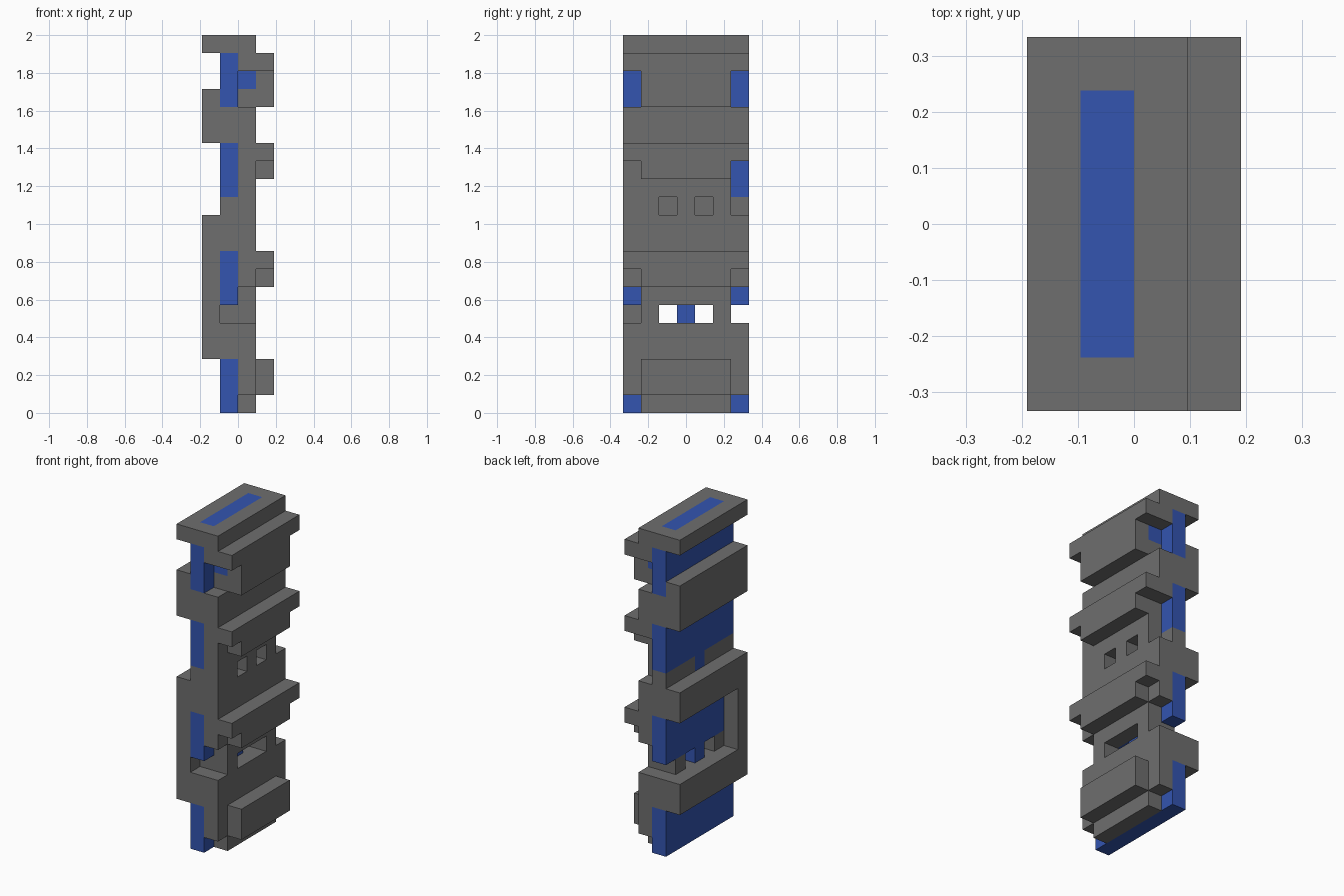
import bpy, bmesh

if "Cube" in bpy.data.objects:
    bpy.data.objects.remove(bpy.data.objects["Cube"], do_unlink=True)

U = 2 / 21          # one block; the piece is 4 x 7 x 21 blocks
LAST = 6            # index of the rear end block along y


def material(name, colour):
    m = bpy.data.materials.new(name)
    m.use_nodes = True
    m.diffuse_color = colour
    m.node_tree.nodes["Principled BSDF"].inputs["Base Color"].default_value = colour
    return m


grey = material("stone grey", (0.156, 0.156, 0.156, 1))
blue = material("inlay blue", (0.033, 0.089, 0.434, 1))

cells = {}          # block position -> part name


def fill(part, xs, ys, zs):
    """Fill a range of blocks with a part; None carves them away."""
    for x in range(*xs):
        for y in range(*ys):
            for z in range(*zs):
                if part:
                    cells[x, y, z] = part
                else:
                    cells.pop((x, y, z), None)


FULL, INNER, MIDDLE = (0, 7), (1, 6), (3, 4)
BACK, CORE, PLATE, RIDGE = (-2, -1), (-1, 0), (0, 1), (1, 2)

# Blue slab through the middle, with grey bands across it
fill("blue_core", CORE, FULL, (0, 21))
for band in ((3, 6), (9, 12), (15, 17), (20, 21)):
    fill("core_bands", CORE, FULL, band)
fill("blue_core", CORE, INNER, (20, 21))

# Grey facing plate
fill("facing_plate", PLATE, FULL, (0, 21))

# Ridges on the +x side
for bottom, top in ((17, 20), (13, 15), (7, 9)):
    fill("side_ridges", RIDGE, INNER, (bottom, top))
    fill("side_ridges", RIDGE, FULL, (top - 1, top))
fill("side_ridges", RIDGE, INNER, (1, 3))

# Rails and the open frame on the -x side
for rail in ((20, 21), (15, 18), (9, 11), (3, 5)):
    fill("back_rails", BACK, FULL, rail)
fill("back_rails", BACK, (0, 1), (5, 9))

# Notches in both ends of the plate
for y in (0, LAST):
    for notch in ((17, 19), (5, 7), (0, 1)):
        fill(None, PLATE, (y, y + 1), notch)
    fill(None, CORE, (y, y + 1), (5, 6))
fill(None, PLATE, (LAST, LAST + 1), (11, 14))

# Blue bar seen inside the top notches
fill("blue_core", PLATE, INNER, (18, 19))

# Upper windows: blind holes with a blue pin between them
for y in (2, 4):
    fill(None, PLATE, (y, y + 1), (11, 12))
fill("blue_core", CORE, MIDDLE, (11, 12))

# Lower opening: goes right through around a blue pin
fill(None, (-1, 1), (2, 5), (5, 6))
fill("blue_core", CORE, MIDDLE, (5, 6))


def build(part, mat):
    """Skin the outer faces of a part's blocks and merge flat areas."""
    bm = bmesh.new()
    verts = {}

    def vert(p):
        if p not in verts:
            verts[p] = bm.verts.new((p[0] * U, (p[1] - 3.5) * U, p[2] * U))
        return verts[p]

    for cell, owner in cells.items():
        if owner != part:
            continue
        for axis in range(3):
            a, b = (axis + 1) % 3, (axis + 2) % 3
            for side in (0, 1):
                beside = list(cell)
                beside[axis] += 2 * side - 1
                if tuple(beside) in cells:
                    continue
                ring = []
                for da, db in ((0, 0), (1, 0), (1, 1), (0, 1)):
                    p = list(cell)
                    p[axis] += side
                    p[a] += da
                    p[b] += db
                    ring.append(vert(tuple(p)))
                bm.faces.new(ring if side else ring[::-1])
    bmesh.ops.dissolve_limit(bm, angle_limit=0.01, verts=bm.verts[:], edges=bm.edges[:])
    mesh = bpy.data.meshes.new(part)
    bm.to_mesh(mesh)
    bm.free()
    mesh.materials.append(mat)
    bpy.context.collection.objects.link(bpy.data.objects.new(part, mesh))


build("blue_core", blue)
for name in ("core_bands", "facing_plate", "side_ridges", "back_rails"):
    build(name, grey)
